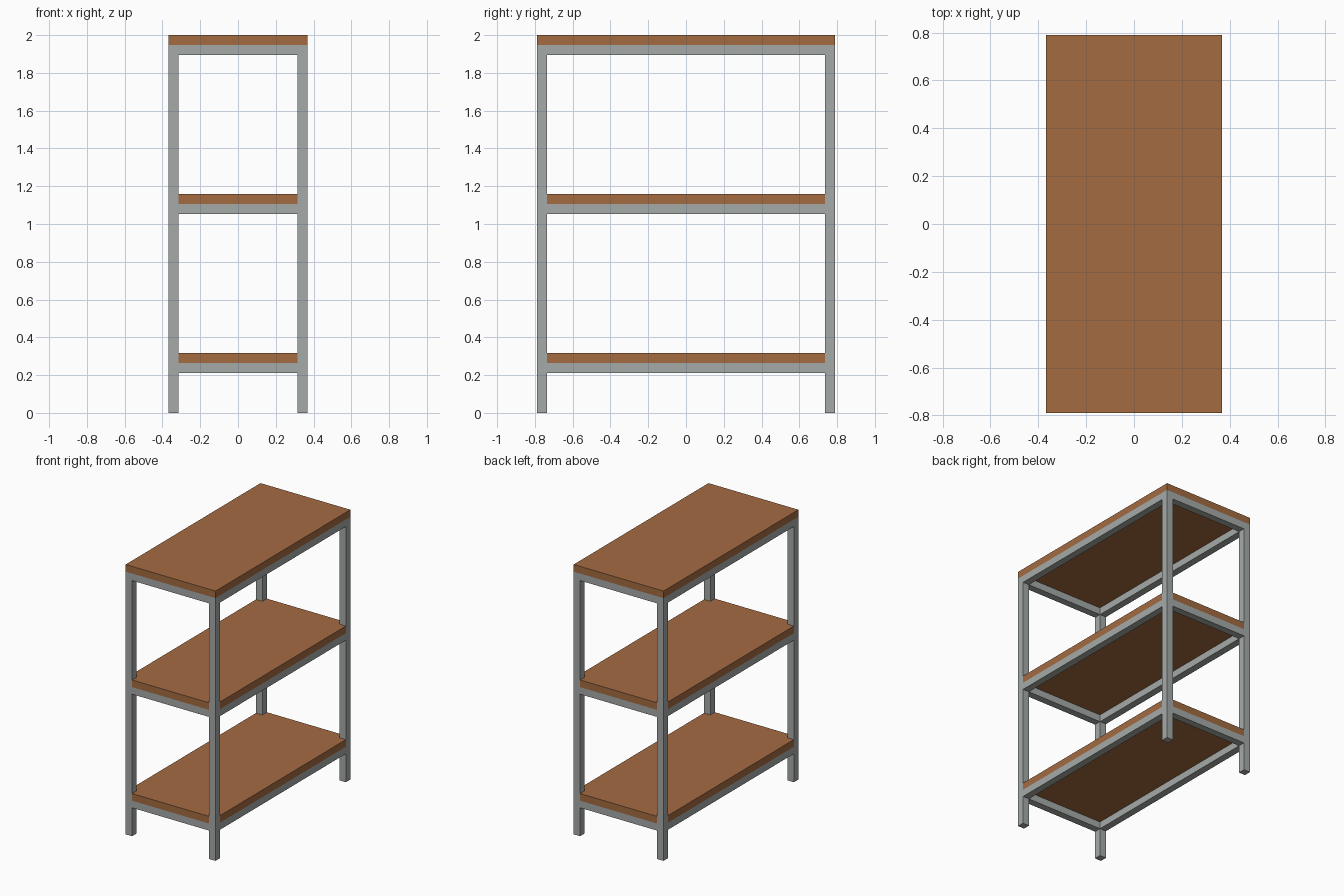
import bpy, bmesh

if "Cube" in bpy.data.objects:
    bpy.data.objects.remove(bpy.data.objects["Cube"])

U = 2 / 38            # one tube width
HX, HY = 7 * U, 15 * U  # half width, half length


def material(name, color):
    m = bpy.data.materials.new(name)
    m.diffuse_color = (*color, 1)
    m.use_nodes = True
    m.node_tree.nodes["Principled BSDF"].inputs["Base Color"].default_value = m.diffuse_color
    return m


wood = material("brown wood", (0.367, 0.147, 0.053))
metal = material("grey metal", (0.376, 0.402, 0.386))


def prism(name, outline, z0, z1, mat):
    """Extrude a flat outline from z0 up to z1."""
    bm = bmesh.new()
    face = bm.faces.new([bm.verts.new((x, y, z0)) for x, y in outline])
    ext = bmesh.ops.extrude_face_region(bm, geom=[face])
    verts = [v for v in ext["geom"] if isinstance(v, bmesh.types.BMVert)]
    bmesh.ops.translate(bm, vec=(0, 0, z1 - z0), verts=verts)
    bmesh.ops.recalc_face_normals(bm, faces=bm.faces)
    mesh = bpy.data.meshes.new(name)
    bm.to_mesh(mesh)
    bm.free()
    mesh.materials.append(mat)
    ob = bpy.data.objects.new(name, mesh)
    bpy.context.collection.objects.link(ob)
    return ob


def rect(cx, cy, sx, sy):
    return [(cx - sx / 2, cy - sy / 2), (cx + sx / 2, cy - sy / 2),
            (cx + sx / 2, cy + sy / 2), (cx - sx / 2, cy + sy / 2)]


# Corner legs
for sx, side in ((-1, "left"), (1, "right")):
    for sy, end in ((-1, "front"), (1, "back")):
        prism(f"{end}_{side}_leg", rect(sx * (HX - U / 2), sy * (HY - U / 2), U, U),
              0, 37 * U, metal)

# Board outline with corners cut out around the legs
ix, iy = HX - U, HY - U
notched = [(-ix, -HY), (ix, -HY), (ix, -iy), (HX, -iy), (HX, iy), (ix, iy),
           (ix, HY), (-ix, HY), (-ix, iy), (-HX, iy), (-HX, -iy), (-ix, -iy)]

# Three levels: rails between the legs with a board on top
for level, k in (("lower", 4), ("middle", 20), ("top", 36)):
    z = k * U
    for s, side in ((-1, "left"), (1, "right")):
        prism(f"{level}_{side}_rail", rect(s * (HX - U / 2), 0, U, 2 * iy), z, z + U, metal)
    for s, end in ((-1, "front"), (1, "back")):
        prism(f"{level}_{end}_rail", rect(0, s * (HY - U / 2), 2 * ix, U), z, z + U, metal)
    outline = rect(0, 0, 2 * HX, 2 * HY) if level == "top" else notched
    prism(f"{level}_board", outline, z + U, z + 2 * U, wood)
